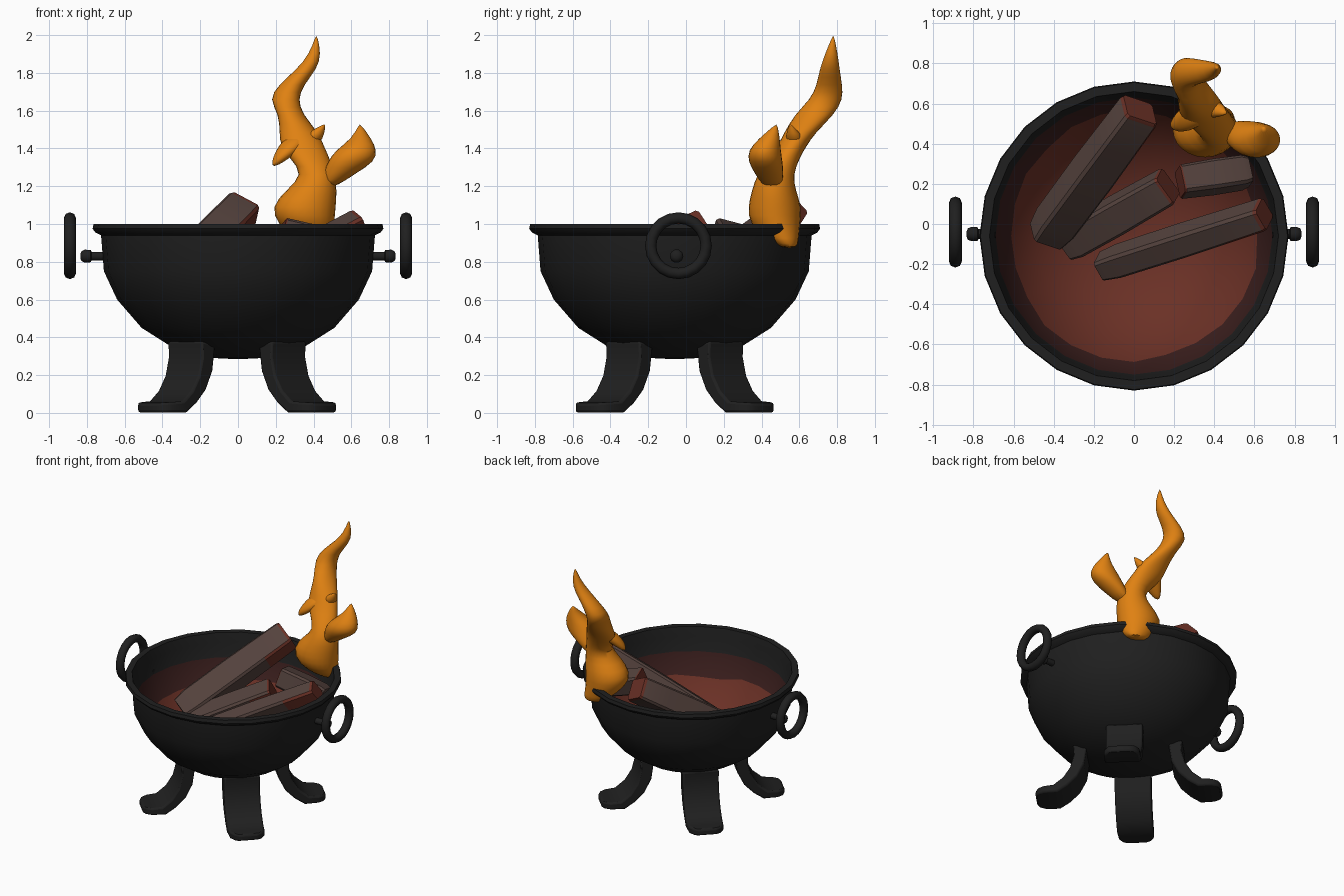
import bpy, bmesh, math, random
from mathutils import Vector, Matrix

if "Cube" in bpy.data.objects:
    bpy.data.objects.remove(bpy.data.objects["Cube"])

random.seed(4)
CY = -0.06  # bowl centre on y


def mat(name, rgb):
    m = bpy.data.materials.new(name)
    m.diffuse_color = (*rgb, 1)
    m.use_nodes = True
    m.node_tree.nodes["Principled BSDF"].inputs["Base Color"].default_value = m.diffuse_color
    return m


IRON = mat("black iron", (0.014, 0.014, 0.014))
SOOT = mat("dark maroon soot", (0.042, 0.013, 0.012))
EMBER = mat("ember red", (0.145, 0.03, 0.019))
WOOD = mat("charred wood", (0.088, 0.054, 0.046))
FIRE = mat("flame orange", (0.74, 0.22, 0.006))


def finish(name, bm, mats, angle=40):
    bmesh.ops.recalc_face_normals(bm, faces=bm.faces)
    me = bpy.data.meshes.new(name)
    bm.to_mesh(me)
    bm.free()
    ob = bpy.data.objects.new(name, me)
    bpy.context.collection.objects.link(ob)
    for m in mats:
        me.materials.append(m)
    bpy.ops.object.select_all(action='DESELECT')
    ob.select_set(True)
    bpy.context.view_layer.objects.active = ob
    if angle:
        bpy.ops.object.shade_smooth_by_angle(angle=math.radians(angle))
    return ob


def loft(bm, rings, close=False):
    """Bridge vertex rings, capping the ends unless closed."""
    vr = [[bm.verts.new(p) for p in r] for r in rings]
    n = len(vr[0])
    pairs = list(zip(vr, vr[1:])) + ([(vr[-1], vr[0])] if close else [])
    for k, (a, b) in enumerate(pairs):
        for i in range(n):
            j = (i + 1) % n
            f = bm.faces.new((a[i], a[j], b[j], b[i]))
            f.material_index = 0
    if not close:
        bm.faces.new(vr[0])
        bm.faces.new(vr[-1])
    return vr


# Bowl: outside, rim, then inside wall with soot and ember bands
profile = [(0.02, .285), (.12, .29), (.23, .31), (.36, .355), (.51, .45), (.64, .6), (.71, .75),
           (.725, .94), (.755, .955), (.77, .975), (.765, 1.0), (.72, 1.0), (.705, .93),
           (.69, .82), (.62, .665), (.49, .5), (.34, .4), (.2, .35), (.02, .33)]
SEG = 24
bm = bmesh.new()
rings = []
for k, (r, z) in enumerate(profile):
    ring = []
    for i in range(SEG):
        a = 2 * math.pi * i / SEG
        j = random.uniform(-.012, .012) if k == 14 else 0  # ragged ember edge
        ring.append((math.cos(a) * (r + j), CY + math.sin(a) * (r + j), z + 2 * j))
    rings.append(ring)
vr = loft(bm, rings)
bm.verts.index_update()
for f in bm.faces:
    lo = min(v.index for v in f.verts) // SEG
    f.material_index = 2 if lo >= 14 else 1 if lo == 13 else 0
finish("bowl", bm, [IRON, SOOT, EMBER], 45)

# Legs: curved profile (radius, height, half width) on the four diagonals
leg = [(.29, .36, .13), (.31, .22, .13), (.36, .12, .13), (.43, .05, .13), (.5, .003, .13),
       (.6, .003, .125), (.64, .003, .1), (.66, .003, .06), (.66, .05, .06), (.64, .055, .1),
       (.6, .057, .125), (.53, .062, .13), (.46, .12, .13), (.41, .2, .13), (.385, .3, .13),
       (.39, .38, .13)]
for q, name in enumerate(("back_right", "back_left", "front_left", "front_right")):
    bm = bmesh.new()
    n = len(leg)
    L = [bm.verts.new((r, w, z)) for r, z, w in leg]
    R = [bm.verts.new((r, -w, z)) for r, z, w in leg]
    for i in range(n):
        j = (i + 1) % n
        bm.faces.new((L[i], L[j], R[j], R[i]))
    for i in range(n // 2 - 1):  # side walls as quads between inner and outer curve
        for S in (L, R):
            bm.faces.new((S[i], S[i + 1], S[n - 2 - i], S[n - 1 - i]))
    bm.transform(Matrix.Translation((-.005, CY, 0)) @ Matrix.Rotation(math.radians(45 + 90 * q), 4, 'Z'))
    ob = finish(name + "_leg", bm, [IRON], 45)
    b = ob.modifiers.new("soft edges", 'BEVEL')
    b.width, b.segments, b.angle_limit = .012, 2, math.radians(50)

# Handle rings and their studs
for s, side in ((-1, "left"), (1, "right")):
    bm = bmesh.new()
    rings = []
    for i in range(20):
        a = 2 * math.pi * i / 20
        ring = []
        for k in range(8):
            t = 2 * math.pi * k / 8
            rr = .147 + .03 * math.cos(t)
            ring.append((s * .89 + .032 * math.sin(t), -.04 + rr * math.cos(a), .885 + rr * math.sin(a)))
        rings.append(ring)
    loft(bm, rings, close=True)
    finish(side + "_handle_ring", bm, [IRON], 60)

    bm = bmesh.new()
    stud = [(.69, .024), (.775, .024), (.78, .034), (.81, .036), (.828, .028), (.835, .012)]
    loft(bm, [[(s * x, -.05 + r * math.cos(k * math.pi / 5), .83 + r * math.sin(k * math.pi / 5))
               for k in range(10)] for x, r in stud])
    finish(side + "_handle_stud", bm, [IRON], 50)


# Logs: chamfered beams with a burnt upper end
def log(name, low, high, w, h, roll, burnt):
    low, high = Vector(low), Vector(high)
    d = (high - low).normalized()
    u = d.cross(Vector((0, 0, 1))).normalized()
    v = u.cross(d)
    q = Matrix.Rotation(math.radians(roll), 3, d)
    u, v = q @ u, q @ v
    c = .015
    sec = [(w / 2, h / 2 - c), (w / 2 - c, h / 2), (c - w / 2, h / 2), (-w / 2, h / 2 - c),
           (-w / 2, c - h / 2), (c - w / 2, -h / 2), (w / 2 - c, -h / 2), (w / 2, c - h / 2)]
    bm = bmesh.new()
    loft(bm, [[low.lerp(high, t) + (u * a + v * b) * k for a, b in sec]
              for t, k in ((0, .85), (.1, 1), (.5, 1.03), (.75, 1), (.98, .97), (1, .9))])
    bm.normal_update()
    bmesh.ops.recalc_face_normals(bm, faces=bm.faces)
    for f in bm.faces:
        along = (f.calc_center_median() - low).dot(d) / (high - low).length
        if along > .95 or (along > .7 and f.normal.dot(Vector(burnt)) > .3):
            f.material_index = 1
    finish(name, bm, [WOOD, EMBER], 25)


log("large_log", (-.44, -.06, .6), (.03, .57, 1.08), .19, .17, 32, (1, -.2, 0))
log("middle_log", (-.34, -.1, .55), (.17, .19, .82), .17, .15, 15, (1, 0, -1))
log("front_log", (-.16, -.21, .56), (.65, .05, 1.0), .13, .15, 25, (0, -1, -1))
log("short_log", (.57, .26, .86), (.23, .21, .95), .15, .15, 15, (-1, 0, 0))


# Flame: stacked ellipses (x, y, z, x radius, y radius) along wavering paths
def flame(name, rows, n=12):
    bm = bmesh.new()
    loft(bm, [[(x + rx * math.cos(2 * math.pi * i / n), y + ry * math.sin(2 * math.pi * i / n), z)
               for i in range(n)] for x, y, z, rx, ry in rows])
    ob = finish(name, bm, [FIRE], 80)
    m = ob.modifiers.new("smooth shape", 'SUBSURF')
    m.levels = m.render_levels = 1


flame("main_flame", [
    (.43, .55, .87, .07, .04), (.40, .51, .92, .11, .09), (.36, .47, 1.0, .155, .14),
    (.345, .47, 1.09, .18, .15), (.39, .465, 1.18, .14, .12), (.43, .47, 1.26, .085, .10),
    (.38, .52, 1.35, .11, .085), (.34, .56, 1.41, .12, .08), (.325, .6, 1.48, .11, .085),
    (.28, .68, 1.58, .065, .11), (.24, .745, 1.66, .08, .09), (.28, .76, 1.735, .07, .07),
    (.365, .76, 1.82, .055, .055), (.41, .77, 1.9, .033, .035), (.415, .78, 2.0, .003, .003)])
flame("right_flame_tongue", [
    (.47, .46, 1.19, .04, .05), (.54, .44, 1.27, .09, .08), (.6, .42, 1.33, .13, .095),
    (.625, .415, 1.39, .115, .09), (.655, .44, 1.45, .055, .06), (.645, .48, 1.53, .003, .003)])
flame("left_flame_tongue", [
    (.19, .49, 1.305, .012, .012), (.23, .5, 1.35, .05, .05), (.29, .54, 1.42, .075, .07),
    (.33, .58, 1.48, .06, .05)])
flame("small_flame_tip", [
    (.36, .58, 1.42, .08, .06), (.41, .57, 1.48, .05, .04), (.46, .55, 1.53, .004, .004)])
